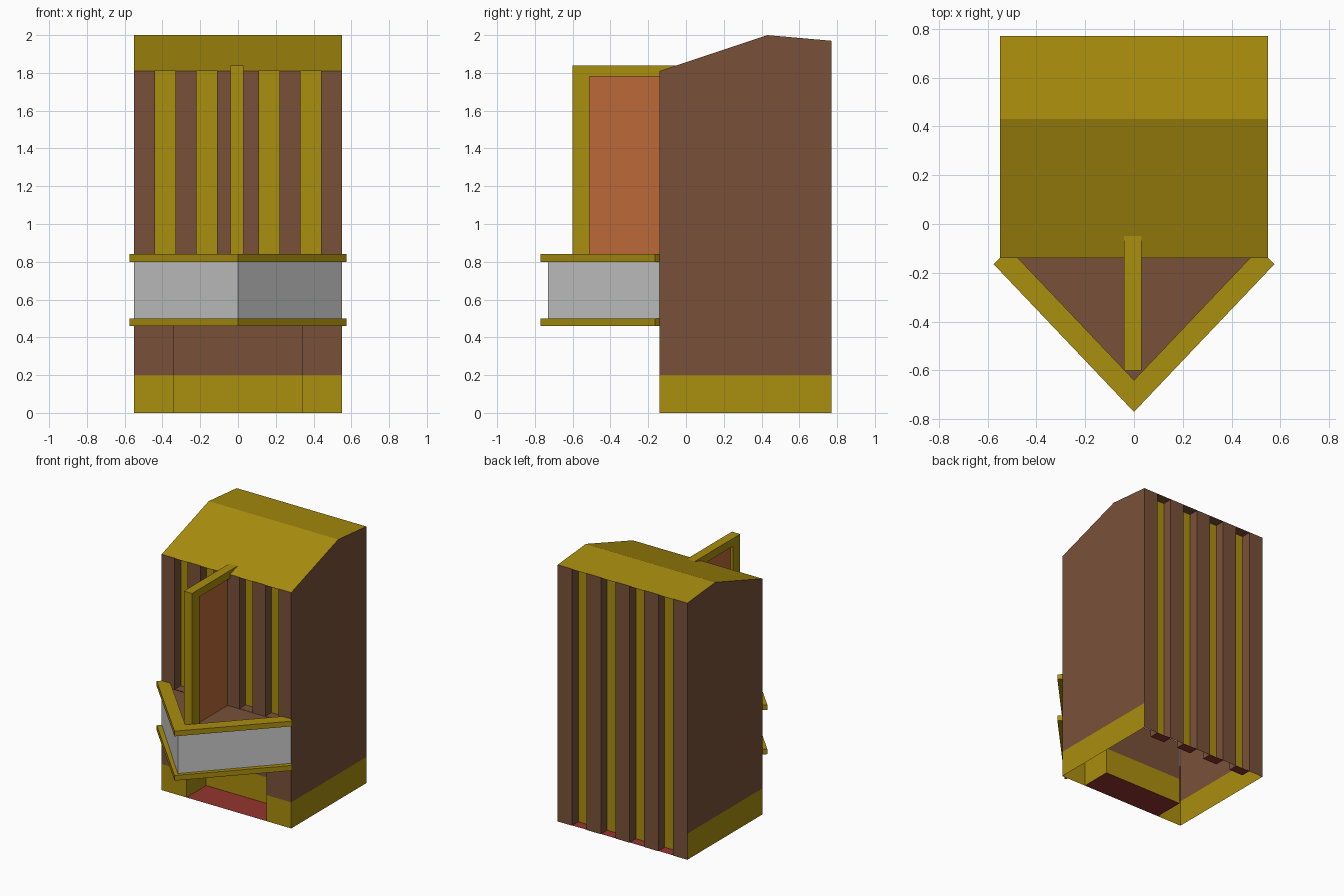
import bpy, bmesh
from mathutils import Vector

if "Cube" in bpy.data.objects:
    bpy.data.objects.remove(bpy.data.objects["Cube"])


def material(name, rgb):
    m = bpy.data.materials.new(name)
    lin = [((c / 255 + 0.055) / 1.055) ** 2.4 for c in rgb]
    m.diffuse_color = (*lin, 1)
    m.use_nodes = True
    m.node_tree.nodes["Principled BSDF"].inputs["Base Color"].default_value = m.diffuse_color
    return m


GOLD = material("gold trim", (170, 142, 14))
BROWN = material("brown wood", (121, 81, 57))
ORANGE = material("orange wood", (188, 105, 56))
RED = material("red carpet", (148, 53, 47))
GREY = material("light grey panel", (202, 202, 202))
MATS = [GOLD, BROWN, ORANGE, RED, GREY]


def finish(name, bm):
    me = bpy.data.meshes.new(name)
    bm.to_mesh(me)
    bm.free()
    for m in MATS:
        me.materials.append(m)
    ob = bpy.data.objects.new(name, me)
    bpy.context.collection.objects.link(ob)
    return ob


def sheet(name, faces):
    """Thin shell from (points, outward direction, material) entries."""
    bm = bmesh.new()
    for pts, out, mat in faces:
        f = bm.faces.new([bm.verts.new(p) for p in pts])
        f.normal_update()
        if f.normal.dot(Vector(out)) < 0:
            f.normal_flip()
        f.material_index = MATS.index(mat)
    bmesh.ops.remove_doubles(bm, verts=bm.verts, dist=1e-4)
    return finish(name, bm)


def prism(name, outline, z0, z1, mat, cap=None):
    """Upright prism over an xy outline; caps may have their own colour."""
    bm = bmesh.new()
    f = bm.faces.new([bm.verts.new((x, y, z0)) for x, y in outline])
    r = bmesh.ops.extrude_face_region(bm, geom=[f])
    for v in r["geom"]:
        if isinstance(v, bmesh.types.BMVert):
            v.co.z = z1
    bmesh.ops.recalc_face_normals(bm, faces=bm.faces)
    for f in bm.faces:
        flat = abs(f.normal.z) > 0.5
        f.material_index = MATS.index(cap if cap and flat else mat)
    return finish(name, bm)


def box(name, x0, x1, y0, y1, z0, z1, mat):
    return prism(name, [(x0, y0), (x1, y0), (x1, y1), (x0, y1)], z0, z1, mat)


def wall_x(x, y0, y1, z0, z1):
    return [(x, y0, z0), (x, y1, z0), (x, y1, z1), (x, y0, z1)]


def wall_y(y, x0, x1, z0, z1):
    return [(x0, y, z0), (x1, y, z0), (x1, y, z1), (x0, y, z1)]


def flat(z, x0, x1, y0, y1):
    return [(x0, y0, z), (x1, y0, z), (x1, y1, z), (x0, y1, z)]


W, YF, YB, BASE = 0.55, -0.14, 0.77, 0.2
ZF, ZP, YP, ZB = 1.81, 2.0, 0.43, 1.97
DECK, DEPTH = 0.8, 0.075

# side walls with gold base band
for s, name in ((-1, "left_wall"), (1, "right_wall")):
    x = s * W
    upper = [(x, YF, BASE), (x, YB, BASE), (x, YB, ZB), (x, YP, ZP), (x, YF, ZF)]
    sheet(name, [(wall_x(x, YF, YB, 0, BASE), (s, 0, 0), GOLD),
                 (upper, (s, 0, 0), BROWN)])

# two-slope roof
sheet("roof", [
    ([(-W, YF, ZF), (W, YF, ZF), (W, YP, ZP), (-W, YP, ZP)], (0, 0, 1), GOLD),
    ([(-W, YP, ZP), (W, YP, ZP), (W, YB, ZB), (-W, YB, ZB)], (0, 0, 1), GOLD)])


# slatted walls: brown slats with sunken gold strips
def slats(name, y, out, edges, z0, z1, floor):
    inner = y - out * DEPTH
    faces = []
    for i in range(len(edges) - 1):
        a, b = edges[i], edges[i + 1]
        if i % 2 == 0:
            faces.append((wall_y(y, a, b, z0, z1), (0, out, 0), BROWN))
        else:
            faces.append((wall_y(inner, a, b, z0, z1), (0, out, 0), GOLD))
            faces.append((wall_x(a, y, inner, z0, z1), (1, 0, 0), BROWN))
            faces.append((wall_x(b, y, inner, z0, z1), (-1, 0, 0), BROWN))
            faces.append((flat(z1 - 0.004, a, b, y, inner), (0, 0, -1), BROWN))
            faces.append((flat(z0 + 0.002, a, b, y, inner), (0, 0, 1), floor))
    sheet(name, faces)


front_edges = [0.11 * k for k in range(-5, 6) if k != 0]
back_edges = [-W + 2 * W * k / 9 for k in range(10)]
slats("front_slats", YF, -1, front_edges, DECK, ZF, BROWN)
slats("back_slats", YB, 1, back_edges, 0, ZB, RED)

# lower front wall with entrance recess
R, YR, ZR = 0.34, 0.10, 0.5
lower = [(wall_y(YF, -W, W, ZR, DECK), (0, -1, 0), BROWN),
         (flat(ZR, -R, R, YF, YR), (0, 0, -1), BROWN),
         (flat(0.0, -R, R, YF, YR), (0, 0, 1), RED)]
for z0, z1, mat in ((0, BASE, GOLD), (BASE, ZR, BROWN)):
    lower.append((wall_y(YR, -R, R, z0, z1), (0, -1, 0), mat))
    for s in (-1, 1):
        lower.append((wall_y(YF, s * R, s * W, z0, z1), (0, -1, 0), mat))
        lower.append((wall_x(s * R, YF, YR, z0, z1), (-s, 0, 0), mat))
sheet("entrance_recess", lower)

# pointed balcony with grey panels and brown deck
prism("balcony", [(-W, YF), (0, -0.73), (W, YF)], 0.49, DECK, GREY, BROWN)

# V-shaped gold rails
rail = [(0, -0.77), (0.575, -0.165), (0.55, -0.14), (0.475, -0.14), (0, -0.64),
        (-0.475, -0.14), (-0.55, -0.14), (-0.575, -0.165)]
for name, z in (("lower_rail", 0.46), ("upper_rail", DECK)):
    prism(name, rail, z, z + 0.04, GOLD)

# divider fin on the balcony
box("divider_post", -0.04, 0.03, -0.60, -0.51, DECK, 1.84, GOLD)
box("divider_top_bar", -0.04, 0.03, -0.51, -0.04, 1.78, 1.84, GOLD)
box("divider_panel", -0.02, 0.01, -0.51, YF, DECK, 1.78, ORANGE)
